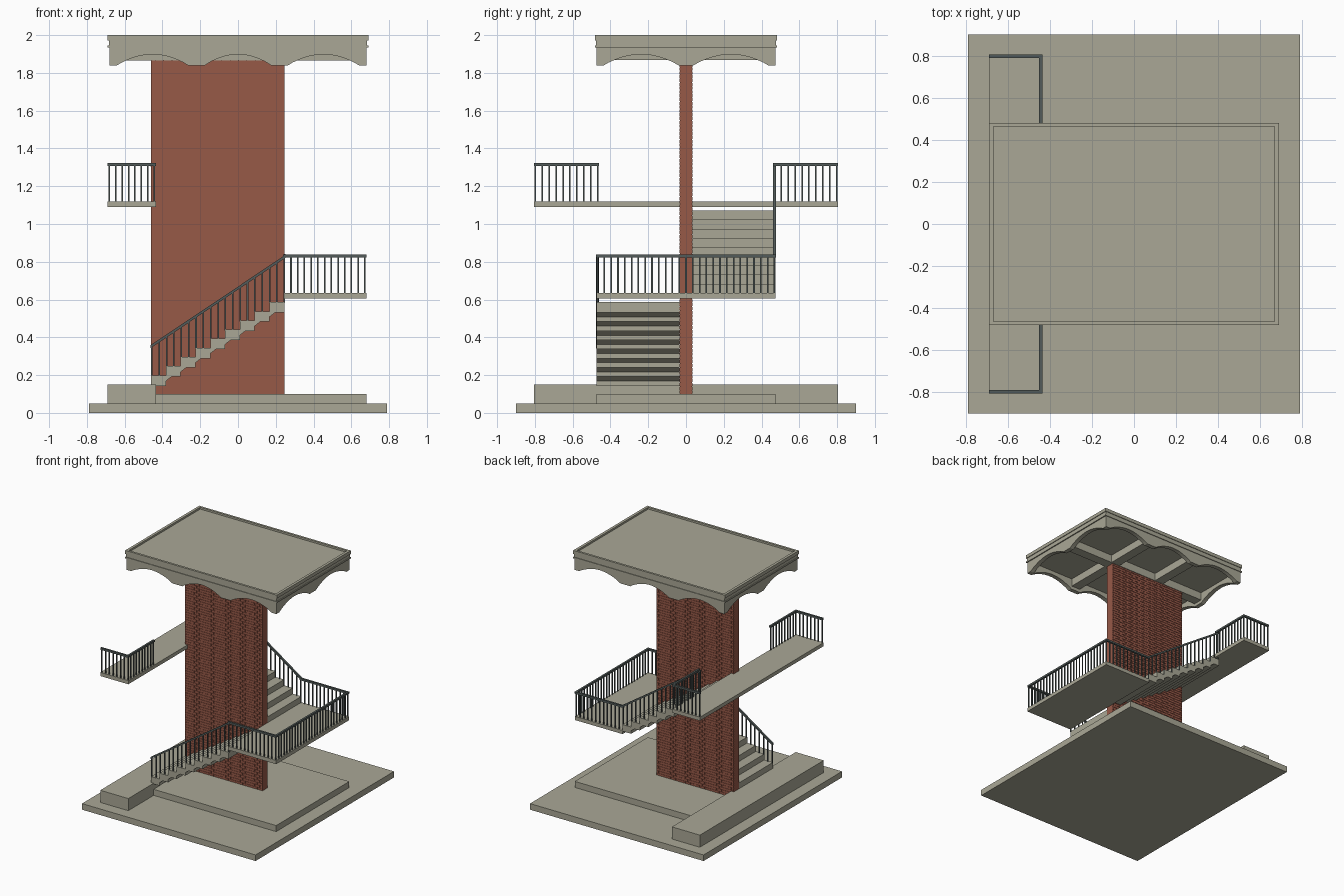
import bpy, bmesh, math
from mathutils import Vector

if "Cube" in bpy.data.objects:
    bpy.data.objects.remove(bpy.data.objects["Cube"])


def material(name, rgb):
    m = bpy.data.materials.new(name)
    m.diffuse_color = (*rgb, 1)
    m.use_nodes = True
    m.node_tree.nodes["Principled BSDF"].inputs["Base Color"].default_value = m.diffuse_color
    return m


STONE = material("warm_stone", (0.40, 0.39, 0.305))
BRICK = material("red_brick", (0.31, 0.10, 0.064))
METAL = material("dark_metal", (0.085, 0.105, 0.10))


def finish(name, bm, mat):
    bmesh.ops.recalc_face_normals(bm, faces=bm.faces)
    me = bpy.data.meshes.new(name)
    bm.to_mesh(me)
    bm.free()
    me.materials.append(mat)
    ob = bpy.data.objects.new(name, me)
    bpy.context.collection.objects.link(ob)
    return ob


def add_box(bm, x0, x1, y0, y1, z0, z1):
    v = bmesh.ops.create_cube(bm, size=1)["verts"]
    bmesh.ops.scale(bm, vec=(x1 - x0, y1 - y0, z1 - z0), verts=v)
    bmesh.ops.translate(bm, vec=((x0 + x1) / 2, (y0 + y1) / 2, (z0 + z1) / 2), verts=v)


def box(name, *dims, mat=STONE):
    bm = bmesh.new()
    add_box(bm, *dims)
    return finish(name, bm, mat)


def add_prism(bm, a, b):
    """Solid between two matching outlines."""
    va, vb = [bm.verts.new(p) for p in a], [bm.verts.new(p) for p in b]
    n = len(va)
    bm.faces.new(va)
    bm.faces.new(vb[::-1])
    for i in range(n):
        j = (i + 1) % n
        bm.faces.new((va[i], vb[i], vb[j], va[j]))


# Base and landings
box("base_slab", -0.79, 0.79, -0.9, 0.9, 0, 0.05)
box("plinth", -0.68, 0.68, -0.475, 0.475, 0.05, 0.10)
box("lower_landing", -0.69, -0.435, -0.805, 0.805, 0.05, 0.15)
box("middle_landing", 0.245, 0.68, -0.475, 0.475, 0.605, 0.635)
box("upper_landing", -0.69, -0.435, -0.805, 0.805, 1.09, 1.12)

# Central brick wall with shallow running-bond relief on both broad faces
X0, X1 = -0.46, 0.245
box("wall_core", X0, X1, -0.032, 0.032, 0.10, 1.90, mat=BRICK)
bm = bmesh.new()
rows, cols, gap = 88, 16, 0.002
ph, pw = 1.77 / rows, (X1 - X0) / cols
for r in range(rows):
    z = 0.10 + r * ph
    for c in range(cols + r % 2):
        a = max(X0, X0 + (c - 0.5 * (r % 2)) * pw)
        b = min(X1, X0 + (c + 1 - 0.5 * (r % 2)) * pw)
        for s in (-1, 1):
            ys = sorted((s * 0.031, s * 0.035))
            add_box(bm, a + gap, b - gap, *ys, z + gap, z + ph - gap)
finish("wall_bricks", bm, BRICK)

# Stair flights: stepped top, stepped and chamfered underside
STEPS, RISE = 9, 0.0485
RUN = (X1 - X0) / STEPS


def flight(name, y0, y1, z0, direction):
    start = X0 if direction > 0 else X1
    top, under = [], []
    for k in range(STEPS):
        xa, xb = start + direction * k * RUN, start + direction * (k + 1) * RUN
        z = z0 + (k + 1) * RISE
        top += [(xa, z), (xb, z)]
        xs = xa + direction * 0.03 if k else xa
        under += [(xs, z - 0.055), (xb, z - 0.055)]
        if k < STEPS - 1:
            under.append((xb, z - 0.03))
    outline = top + under[::-1]
    bm = bmesh.new()
    add_prism(bm, [(x, y0, z) for x, z in outline], [(x, y1, z) for x, z in outline])
    finish(name, bm, STONE)


flight("lower_flight", -0.475, -0.035, 0.15, 1)
flight("upper_flight", 0.035, 0.475, 0.635, -1)


# Railings: square handrail over thin balusters
def add_rail(bm, p, q, w=0.008):
    p, q = Vector(p), Vector(q)
    d = (q - p).normalized()
    flat = Vector((d.x, d.y, 0)).normalized()
    side = Vector((-flat.y, flat.x, 0)) * w
    up = Vector((0, 0, w))
    ring = [side + up, side - up, -side - up, -side + up]
    add_prism(bm, [p - flat * w + o for o in ring], [q + flat * w + o for o in ring])


def railing(name, p, q, floor, spacing=0.036, t=0.004):
    bm = bmesh.new()
    add_rail(bm, p, q)
    p, q = Vector(p), Vector(q)
    n = max(1, round(Vector((q.x - p.x, q.y - p.y)).length / spacing))
    for i in range(n + 1):
        c = p.lerp(q, i / n)
        add_box(bm, c.x - t, c.x + t, c.y - t, c.y + t, floor(c.x), c.z)
    finish(name, bm, METAL)


def step_floor(z0, direction):
    def f(x):
        d = x - X0 if direction > 0 else X1 - x
        k = min(STEPS - 1, max(0, int(d / RUN + 0.01)))
        return z0 + (k + 1) * RISE - 0.005
    return f


MID, HIGH, Y = 0.83, 1.315, 0.468
mid = lambda x: 0.63
high = lambda x: 1.115
railing("lower_flight_railing", (X0 + 0.004, -Y, 0.35), (X1, -Y, MID), step_floor(0.15, 1), RUN / 2)
railing("upper_flight_railing", (X1, Y, MID), (X0 + 0.004, Y, HIGH), step_floor(0.635, -1), RUN / 2)
railing("middle_side_railing", (0.672, -Y, MID), (0.672, Y, MID), mid)
for s, tag in ((-1, "front"), (1, "back")):
    railing(f"middle_{tag}_railing", (X1, s * Y, MID), (0.672, s * Y, MID), mid)
    railing(f"upper_{tag}_inner_railing", (-0.443, s * Y, HIGH), (-0.443, s * 0.797, HIGH), high)
    railing(f"upper_{tag}_end_railing", (-0.443, s * 0.797, HIGH), (-0.682, s * 0.797, HIGH), high)


# Roof: stacked cornice, raised rim, arched fascias and ceiling beams
def slab(name, hx, hy, z0, z1):
    box(name, -hx, hx, -hy, hy, z0, z1)


slab("roof_slab", 0.68, 0.473, 1.93, 1.985)
slab("cornice_bead", 0.69, 0.481, 1.935, 1.945)
slab("cornice_band", 0.684, 0.476, 1.945, 1.972)
bm = bmesh.new()
for s in (-1, 1):
    add_box(bm, -0.69, 0.69, *sorted((s * 0.463, s * 0.481)), 1.972, 2.0)
    add_box(bm, *sorted((s * 0.668, s * 0.69)), -0.463, 0.463, 1.972, 2.0)
finish("roof_rim", bm, STONE)


def arch_profile(half, spans):
    """Fascia outline with a shallow arch over each span."""
    pts = [(-half, 1.935), (-half, 1.84)]
    for a, b in spans:
        for i in range(17):
            u = i / 16
            pts.append((a + (b - a) * u, 1.84 + 0.058 * math.sin(math.pi * u) ** 0.85))
    return pts + [(half, 1.84), (half, 1.935)]


long_side = arch_profile(0.68, [(-0.64, -0.265), (-0.175, 0.175), (0.265, 0.64)])
short_side = arch_profile(0.475, [(-0.435, -0.04), (0.04, 0.435)])
for s, a, b in ((-1, "front", "left"), (1, "back", "right")):
    bm = bmesh.new()
    add_prism(bm, [(x, s * 0.475, z) for x, z in long_side], [(x, s * 0.44, z) for x, z in long_side])
    finish(f"{a}_fascia", bm, STONE)
    bm = bmesh.new()
    add_prism(bm, [(s * 0.681, y, z) for y, z in short_side], [(s * 0.645, y, z) for y, z in short_side])
    finish(f"{b}_fascia", bm, STONE)
    box(f"{b}_ceiling_beam", *sorted((s * 0.18, s * 0.26)), -0.45, 0.45, 1.867, 1.932)
box("centre_ceiling_beam", -0.65, 0.65, -0.04, 0.04, 1.866, 1.932)
